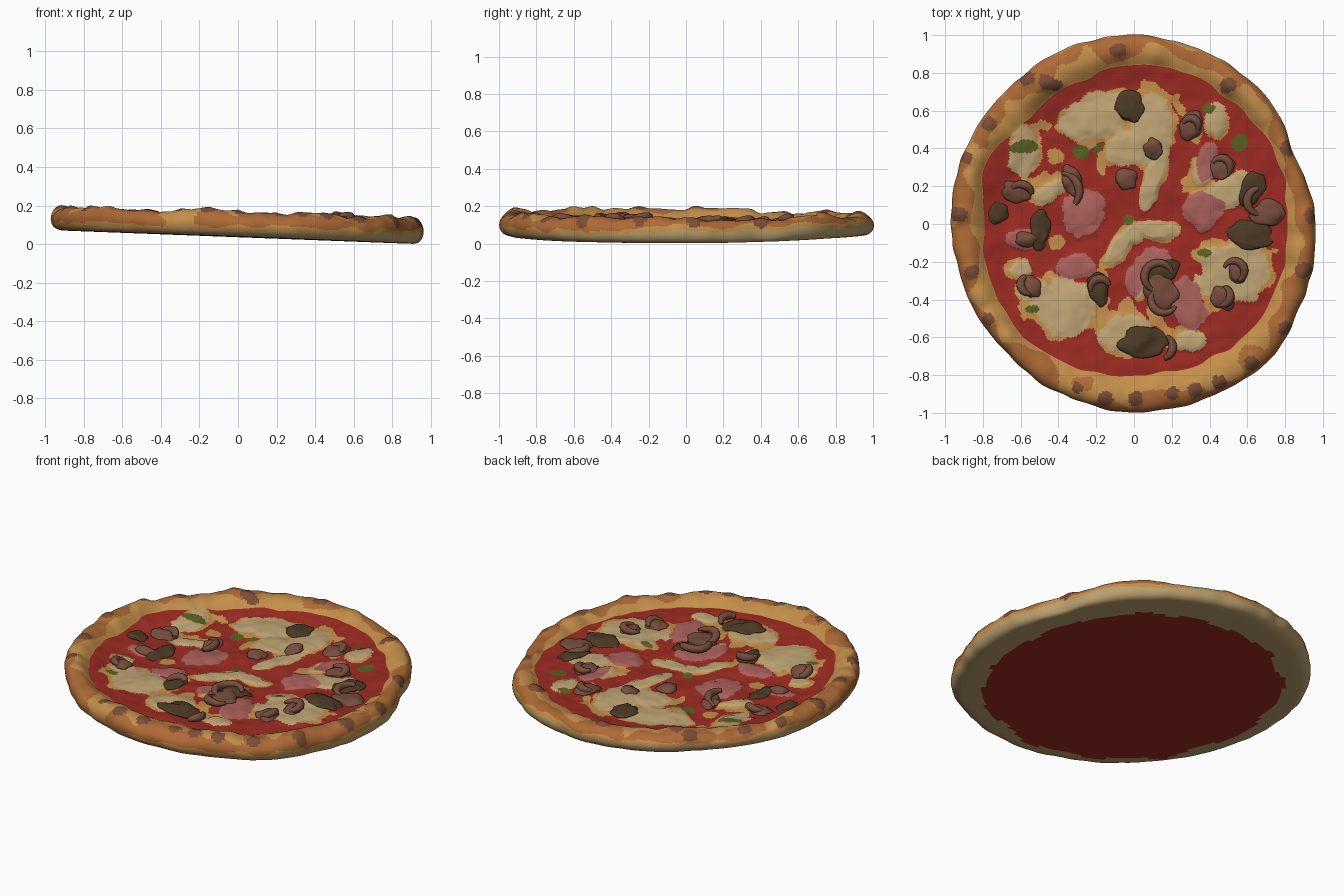
import bpy, bmesh, math
from mathutils import Vector, noise

if "Cube" in bpy.data.objects:
    bpy.data.objects.remove(bpy.data.objects["Cube"])

def lin(c):
    c /= 255
    return c / 12.92 if c <= 0.04045 else ((c + 0.055) / 1.055) ** 2.4

COLOURS = {
    "tomato_sauce": (157, 43, 34), "cheese": (193, 166, 117), "toasted_dough": (197, 143, 74),
    "baked_crust": (174, 106, 54), "charred_crust": (122, 76, 54), "ham": (172, 97, 92),
    "dark_mushroom": (78, 58, 37), "brown_mushroom": (119, 77, 61), "herb": (92, 97, 33),
    "pale_dough": (188, 160, 110)}
MATS, INDEX = [], {}
for i, (name, rgb) in enumerate(COLOURS.items()):
    m = bpy.data.materials.new(name)
    m.diffuse_color = (*[lin(c) for c in rgb], 1)
    m.use_nodes = True
    m.node_tree.nodes["Principled BSDF"].inputs["Base Color"].default_value = m.diffuse_color
    MATS.append(m)
    INDEX[name] = i

# Topping patches: x, y, radius x, radius y, rotation in degrees
CHEESE = [(-.2, .57, .17, .12, 20), (.09, .54, .12, .16, 0), (-.02, .4, .12, .1, 0), (.1, .23, .05, .17, -22),
          (-.58, .37, .07, .15, 0), (.43, .55, .055, .1, 0), (.36, .28, .06, .07, 0), (.5, .17, .14, .08, 20),
          (.52, -.25, .2, .17, 20), (-.37, -.43, .17, .15, -5), (-.52, -.35, .09, .06, 0), (-.04, -.58, .14, .1, 0),
          (.3, -.62, .08, .06, 0), (-.08, -.12, .12, .055, 50), (.12, -.03, .13, .05, -5), (-.45, .17, .09, .05, 30),
          (-.6, -.24, .06, .045, 0), (.03, -.3, .05, .09, 0), (0, -.05, .05, .06, 0)]
TOAST = [(-.42, .36, .05, .05, 0), (-.17, .34, .035, .07, 0), (.35, .2, .1, .06, 0), (-.04, -.45, .05, .06, 0),
         (.12, -.5, .05, .09, 0), (.24, .62, .04, .06, 20), (-.5, .22, .1, .05, 20), (.45, -.12, .09, .05, 0),
         (-.12, .47, .07, .04, 0), (.33, .47, .03, .07, 0), (-.4, -.1, .05, .04, 0), (-.5, .52, .05, .03, 0),
         (-.18, -.27, .06, .04, 0), (.38, -.33, .05, .06, 0), (.21, -.6, .05, .05, 0), (.66, -.18, .05, .05, 0)]
HAM = [(-.27, .06, .12, .12, 0), (-.31, -.23, .11, .065, 0), (.36, .07, .11, .09, 0), (.29, -.43, .08, .14, 15),
       (.1, -.2, .1, .08, 0), (.39, .34, .055, .11, -15), (0, -.3, .045, .08, 0), (-.6, -.08, .1, .05, 0)]
HERB = [(-.58, .41, .07, .035, 10), (-.28, .38, .04, .035, 0), (.56, .43, .035, .04, 0), (.39, .61, .035, .025, 0),
        (-.54, -.45, .035, .02, 0), (-.03, .02, .03, .03, 0), (.37, -.15, .035, .02, 0), (-.19, .4, .035, .02, 30)]
CHAR = [(-.77, .53), (-.89, .35), (-.46, .75), (-.41, .73), (-.08, .92), (.5, .73), (.81, .4), (.93, .05),
        (.9, -.25), (.8, -.55), (.62, -.73), (.45, -.84), (.32, -.88), (.2, -.9), (0, -.92), (-.15, -.92),
        (-.3, -.87), (-.77, -.5), (-.87, -.25), (-.93, .05), (-.57, .77)]
# Radii every 22.5 degrees from +x
OUTER = [.965, .925, .975, .99, 1, 1, .978, .98, .965, .96, .96, .98, 1, .998, 1.015, .98]
INNER = [.81, .83, .83, .84, .84, .8, .79, .84, .8, .82, .83, .81, .8, .81, .84, .83]

def nz(x, y, scale, seed=0):
    return noise.noise(Vector((x * scale, y * scale, seed + .37)))

def clamp(v, lo=0, hi=1):
    return min(hi, max(lo, v))

def radius(table, a):
    t = (a / math.tau * 16) % 16
    i, f = int(t), t % 1
    f = f * f * (3 - 2 * f)
    return table[i % 16] * (1 - f) + table[(i + 1) % 16] * f

def patch(x, y, blobs):
    """Smallest normalised distance to any patch; under 1 is inside."""
    best = 9
    for bx, by, rx, ry, rot in blobs:
        dx, dy = x - bx, y - by
        if abs(dx) < .3 and abs(dy) < .3:
            c, s = math.cos(math.radians(rot)), math.sin(math.radians(rot))
            best = min(best, math.hypot((dx * c + dy * s) / rx, (dy * c - dx * s) / ry))
    return best + .3 * nz(x, y, 11, 2) + .14 * nz(x, y, 27, 4)

def tilt(x, y):
    return .036 - .038 * x + (.02 * clamp(.4 + x) * y * y if y > 0 else .004 * y * y)

def surface(x, y):
    d = min(patch(x, y, CHEESE), patch(x, y, HAM))
    # the filling sags level while the crust leans
    sag = clamp(.03 - .055 * x, 0, .055) * clamp(1 + .9 * y, .45) * (1 - .6 * clamp((math.hypot(x, y) - .68) / .15))
    return .094 - sag + .012 * clamp(2 * (1.2 - d)) + .011 * nz(x, y, 6) + .006 * nz(x, y, 15, 3)

def topping_colour(x, y):
    if patch(x, y, HERB) < 1:
        return "herb"
    if patch(x, y, HAM) < 1.03:
        return "ham"
    d = patch(x, y, CHEESE)
    if d < 1:
        return "cheese"
    if d < 1.14 + .5 * nz(x, y, 8, 9) or patch(x, y, TOAST) + .5 * nz(x, y, 20, 12) < .95:
        return "toasted_dough"
    return "tomato_sauce"

def crust_colour(x, y, z, a):
    r = math.hypot(x, y)
    across = (r - radius(INNER, a)) / (radius(OUTER, a) - radius(INNER, a))
    if z > .07:
        for cx, cy in CHAR:
            if math.hypot(x - cx, y - cy, 2 * min(0, z - .095)) < .037 + .02 * nz(x, y, 12, 1):
                return "charred_crust"
    pale = .045 + .022 * math.cos(a - math.pi / 4) + .025 * nz(x, y, 5, 8)
    if across > .4 and z < pale + .024 + .02 * nz(x, y, 9, 5):
        return "pale_dough" if z < pale else "toasted_dough"
    return "baked_crust" if across > .57 - .95 * nz(x, y, 7, 6) else "toasted_dough"

def finish(name, mesh):
    ob = bpy.data.objects.new(name, mesh)
    bpy.context.collection.objects.link(ob)
    for p in mesh.polygons:
        p.use_smooth = True
    return ob

# Pizza base: top, rounded rim and flat underside as one closed polar surface
SEG, TOP, SLOPE, ARC, UNDER = 400, 88, 12, 30, 36
bm = bmesh.new()
rings, zones = [], []
for k in range(1, TOP + SLOPE + ARC + UNDER):
    ring = []
    zone = "top" if k <= TOP else "rim" if k <= TOP + SLOPE + ARC else "under"
    for j in range(SEG):
        a = math.tau * j / SEG
        ca, sa = math.cos(a), math.sin(a)
        ri = radius(INNER, a) + .018 * nz(ca, sa, 7, 3)
        ro = radius(OUTER, a) + .01 * nz(ca, sa, 9, 7)
        crown = .119 - .012 * math.cos(a - 2.2) + .018 * nz(ca, sa, 4, 5) + .012 * nz(ca, sa, 11, 6)
        if zone == "top":
            r = ri * k / TOP
            z = surface(r * ca, r * sa)
        elif zone == "rim" and k <= TOP + SLOPE:
            f = (k - TOP) / SLOPE
            r = ri + (ro - ri) * .5 * f
            z0 = surface(ri * ca, ri * sa)
            z = z0 + (crown - z0) * math.sin(f * math.pi / 2)
        elif zone == "rim":
            t = math.pi / 2 - math.pi * (k - TOP - SLOPE) / ARC
            r = ri + (ro - ri) * (.5 + .5 * max(0, math.cos(t)) ** (.8 if t > 0 else .6))
            z = crown / 2 * (1 + math.sin(t))
        else:
            r = (ri + ro) / 2 * (1 - (k - TOP - SLOPE - ARC) / UNDER)
            z = 0
        x, y = r * ca, r * sa
        if zone == "rim" and z > .07:
            for cx, cy in CHAR:      # blisters under the charred spots
                d = math.hypot(x - cx, y - cy)
                if d < .06:
                    z += .016 * (1 - d / .06)
        ring.append(bm.verts.new((x, y, z)))
    rings.append(ring)
    zones.append(zone)

def paint(face, zone):
    c = face.calc_center_median()
    if zone == "top":
        name = topping_colour(c.x, c.y)
    elif zone == "rim" and c.z > .002:
        name = crust_colour(c.x, c.y, c.z, math.atan2(c.y, c.x) % math.tau)
    else:
        red = math.hypot(c.x + .03, c.y + .04) < .825 + .05 * nz(c.x, c.y, 5)
        name = "tomato_sauce" if red else "pale_dough"
    face.material_index = INDEX[name]

for k in range(len(rings) - 1):
    A, B = rings[k], rings[k + 1]
    for j in range(SEG):
        n = (j + 1) % SEG
        paint(bm.faces.new((A[j], B[j], B[n], A[n])), zones[k + 1])
for ring, z, zone in ((rings[0], surface(0, 0), "top"), (rings[-1], 0, "under")):
    hub = bm.verts.new((0, 0, z))
    for j in range(SEG):
        paint(bm.faces.new((hub, ring[j], ring[(j + 1) % SEG])), zone)
bmesh.ops.recalc_face_normals(bm, faces=bm.faces)
for v in bm.verts:
    v.co.z += tilt(v.co.x, v.co.y)
mesh = bpy.data.meshes.new("pizza_base")
bm.to_mesh(mesh)
bm.free()
for m in MATS:
    mesh.materials.append(m)
finish("pizza_base", mesh)

# Mushroom slices: flattened, uneven pads lying on the surface
def mushroom_slice(name, colour, x, y, rx, ry, rot, h):
    b = bmesh.new()
    bmesh.ops.create_uvsphere(b, u_segments=28, v_segments=14, radius=1)
    c, s = math.cos(math.radians(rot)), math.sin(math.radians(rot))
    for v in b.verts:
        w = 1 + .35 * noise.noise(v.co * 1.3 + Vector((x * 9, y * 9, 0)))
        px, py, pz = v.co.x * rx * w, v.co.y * ry * w, v.co.z
        gx, gy = x + px * c - py * s, y + px * s + py * c
        v.co = gx, gy, surface(gx, gy) + tilt(gx, gy) + h * (pz if pz > 0 else .5 * pz) + .008 * nz(gx, gy, 14)
    me = bpy.data.meshes.new(name)
    b.to_mesh(me)
    b.free()
    me.materials.append(MATS[INDEX[colour]])
    finish(name, me)

DARK = [(-.02, .62, .075, .085, -20), (-.72, .06, .055, .065, 0), (-.5, -.03, .055, .11, -5), (.63, .19, .06, .09, -30),
        (.61, -.06, .13, .07, -10), (.05, -.63, .13, .075, 0), (-.19, -.34, .055, .09, 15), (.15, -.25, .1, .06, 20)]
BROWN = [(.3, .52, .06, .08, -30), (.1, .4, .05, .055, 0), (-.04, .24, .055, .055, 0), (-.62, .17, .08, .055, -20),
         (.47, .3, .06, .07, -30), (.71, .06, .09, .075, 10), (-.55, -.33, .05, .06, 30), (.47, -.39, .06, .07, 40),
         (.14, -.35, .085, .1, 20), (-.57, -.08, .06, .04, 0), (.55, -.25, .05, .06, 0), (-.33, .23, .05, .08, 10)]
for i, p in enumerate(DARK):
    mushroom_slice(f"dark_mushroom_slice_{i + 1}", "dark_mushroom", *p, .02)
for i, p in enumerate(BROWN):
    mushroom_slice(f"brown_mushroom_slice_{i + 1}", "brown_mushroom", *p, .028)

# Mushroom curls: tapered arcs given by centre, radius, start and end angle
CURLS = [(-.39, .17, .1, -40, 85), (.53, -.25, .055, -60, 160), (.13, -.28, .075, 20, 280), (.16, -.4, .07, 150, 330),
         (.14, -.65, .065, -70, 60), (-.18, -.34, .05, 20, 200), (.46, .3, .05, -40, 150), (-.55, -.32, .05, 120, 280),
         (.67, .12, .07, 100, 270), (-.6, .15, .06, 10, 150), (.46, -.38, .05, -90, 70), (.3, .52, .04, -30, 170)]
for i, (cx, cy, r, a0, a1) in enumerate(CURLS):
    cu = bpy.data.curves.new("curl_path", "CURVE")
    cu.dimensions, cu.bevel_depth, cu.bevel_resolution, cu.use_fill_caps = "3D", .023, 3, True
    sp = cu.splines.new("POLY")
    sp.points.add(14)
    for k, p in enumerate(sp.points):
        f = k / 14
        a = math.radians(a0 + (a1 - a0) * f)
        x, y = cx + r * math.cos(a), cy + r * math.sin(a)
        p.co = x, y, surface(x, y) + tilt(x, y) + .012 + .012 * math.sin(math.pi * f), 1
        p.radius = .3 + .7 * math.sin(math.pi * min(1, .12 + f * .85))
    tmp = bpy.data.objects.new("curl_path", cu)
    me = bpy.data.meshes.new_from_object(tmp)
    bpy.data.objects.remove(tmp)
    me.materials.clear()
    me.materials.append(MATS[INDEX["brown_mushroom"]])
    finish(f"mushroom_curl_{i + 1}", me)
